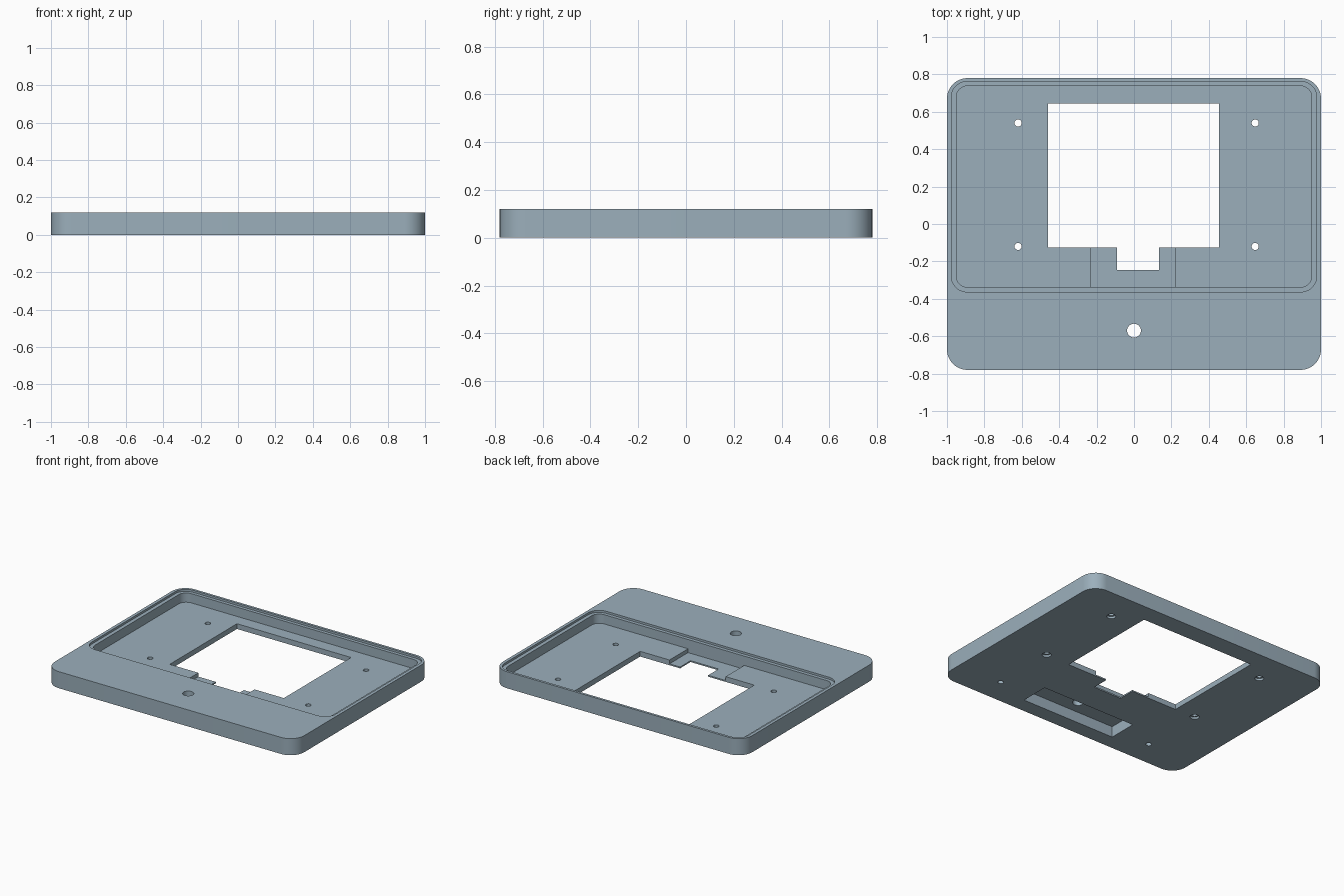
import bpy, bmesh, math

if "Cube" in bpy.data.objects:
    bpy.data.objects.remove(bpy.data.objects["Cube"])

H = 0.12        # plate height
FLOOR = 0.038   # top of the thin floor
LEDGE = 0.105   # shallow step around the tray

mat = bpy.data.materials.new("blue_grey")
mat.diffuse_color = (0.33, 0.43, 0.50, 1)
mat.use_nodes = True
mat.node_tree.nodes["Principled BSDF"].inputs["Base Color"].default_value = mat.diffuse_color


def prism(name, pts, z0, z1):
    """Extrude a flat outline between two heights."""
    bm = bmesh.new()
    face = bm.faces.new([bm.verts.new((x, y, z0)) for x, y in pts])
    top = bmesh.ops.extrude_face_region(bm, geom=[face])["geom"]
    for v in top:
        if isinstance(v, bmesh.types.BMVert):
            v.co.z = z1
    bmesh.ops.recalc_face_normals(bm, faces=bm.faces)
    mesh = bpy.data.meshes.new(name)
    bm.to_mesh(mesh)
    bm.free()
    ob = bpy.data.objects.new(name, mesh)
    bpy.context.collection.objects.link(ob)
    return ob


def rounded(x0, x1, y0, y1, r, n=12):
    pts = []
    corners = [(x1 - r, y1 - r), (x0 + r, y1 - r), (x0 + r, y0 + r), (x1 - r, y0 + r)]
    for k, (cx, cy) in enumerate(corners):
        for i in range(n + 1):
            a = math.pi / 2 * (k + i / n)
            pts.append((cx + r * math.cos(a), cy + r * math.sin(a)))
    return pts


def rect(x0, x1, y0, y1):
    return [(x0, y0), (x1, y0), (x1, y1), (x0, y1)]


def circle(x, y, r, n=32):
    return [(x + r * math.cos(2 * math.pi * i / n),
             y + r * math.sin(2 * math.pi * i / n)) for i in range(n)]


# Main plate with rounded corners
plate = prism("panel_plate", rounded(-1, 1, -0.78, 0.78, 0.11), 0, H)
plate.data.materials.append(mat)

cutters = [
    # Shallow ledge, then the deep tray
    prism("ledge_cut", rounded(-0.977, 0.977, -0.363, 0.762, 0.085), LEDGE, 0.3),
    prism("tray_cut", rounded(-0.95, 0.95, -0.338, 0.738, 0.06), FLOOR, 0.3),
    # Lowered area in front of the window
    prism("cable_recess_cut", rect(-0.23, 0.22, -0.338, -0.08), 0.010, 0.08),
    # Window with its notch
    prism("window_cut", [(-0.46, 0.645), (-0.46, -0.125), (-0.09, -0.125), (-0.09, -0.245),
                         (0.135, -0.245), (0.135, -0.125), (0.455, -0.125), (0.455, 0.645)],
          -0.1, 0.3),
    # Pocket in the underside and the hole above it
    prism("pocket_cut", rect(-0.375, 0.38, -0.67, -0.46), -0.1, 0.078),
    prism("button_hole_cut", circle(0, -0.57, 0.037), -0.1, 0.3),
]

for x in (-0.62, 0.648):
    # Floor screw holes with a wider mouth below
    for y in (-0.12, 0.54):
        cutters.append(prism("screw_hole_cut", circle(x, y, 0.019), -0.1, 0.3))
        cutters.append(prism("screw_head_cut", circle(x, y, 0.03), -0.1, 0.016))
    # Blind holes in the front underside
    cutters.append(prism("blind_hole_cut", circle(x, -0.59, 0.019), -0.1, 0.08))

for c in cutters:
    c.hide_render = True
    mod = plate.modifiers.new(c.name, "BOOLEAN")
    mod.operation = "DIFFERENCE"
    mod.solver = "EXACT"
    mod.object = c

# Bake the cuts and remove the cutters
bpy.context.view_layer.update()
deps = bpy.context.evaluated_depsgraph_get()
result = bpy.data.meshes.new_from_object(plate.evaluated_get(deps))
plate.modifiers.clear()
plate.data = result
for c in cutters:
    bpy.data.objects.remove(c, do_unlink=True)
result.materials.clear()
result.materials.append(mat)
for p in result.polygons:
    p.material_index = 0

bpy.context.view_layer.objects.active = plate
plate.select_set(True)
bpy.ops.object.shade_smooth_by_angle(angle=math.radians(30))
